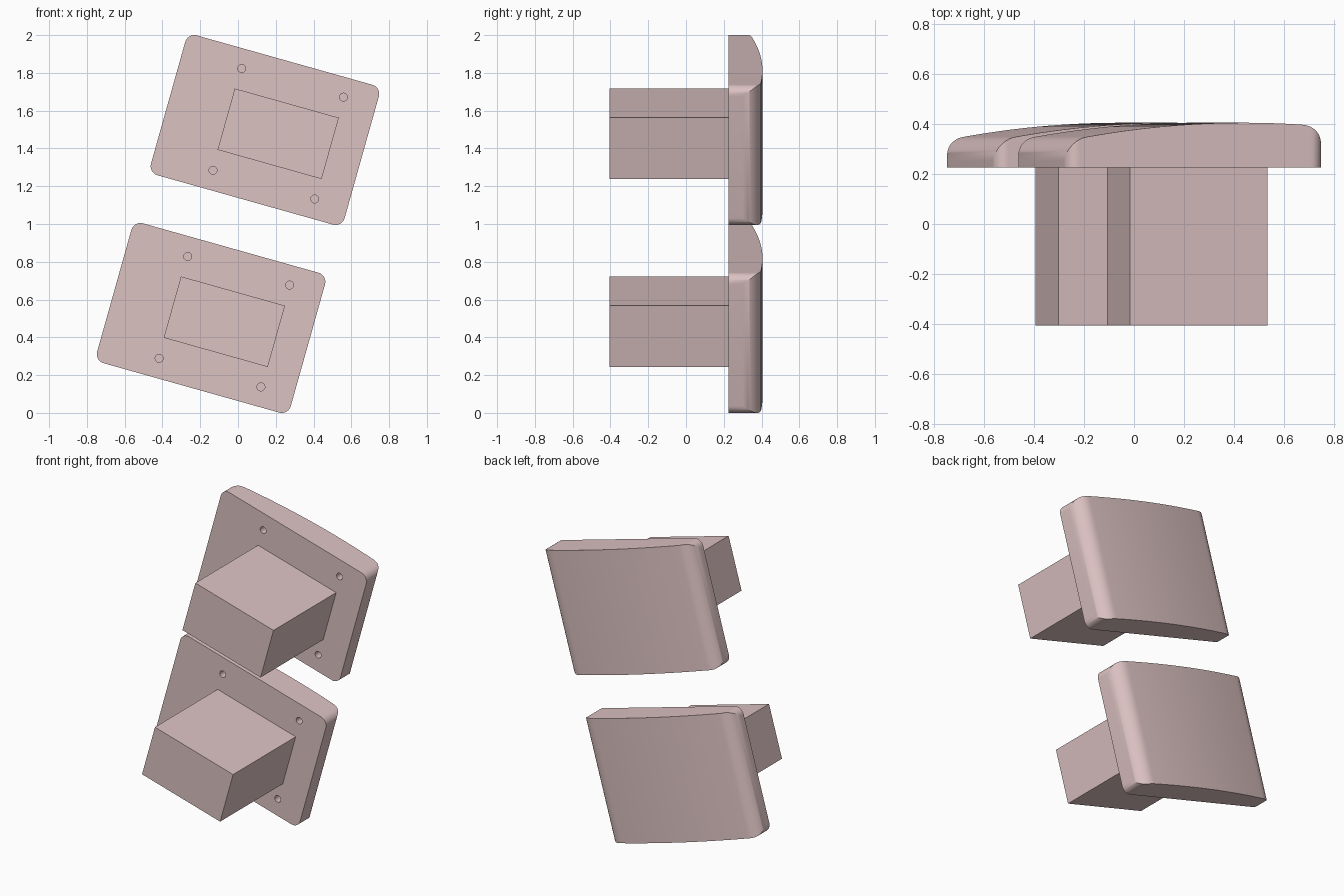
import bpy, bmesh, math
from mathutils import Matrix

if "Cube" in bpy.data.objects:
    bpy.data.objects.remove(bpy.data.objects["Cube"])

TILT = math.radians(15.7)
W, H = 0.5325, 0.3845            # plate half width / half height
BACK, PEAK, PEAK_U, BOW = 0.226, 0.405, 0.2, 3.75
CORNER, FILLET = 0.05, 0.095
SHIFT = 0.073                    # post and screw holes sit off-centre

skin = bpy.data.materials.new("dusty_pink")
skin.diffuse_color = (0.72, 0.54, 0.54, 1)
skin.use_nodes = True
skin.node_tree.nodes["Principled BSDF"].inputs["Base Color"].default_value = skin.diffuse_color


def top(u):
    """Bowed outer face with a rounded edge at each end."""
    arc = lambda x: PEAK - (x - PEAK_U) ** 2 / (2 * BOW)
    side = -1 if u < 0 else 1
    uc = side * (W - FILLET)
    slope = abs(uc - PEAK_U) / BOW
    touch = abs(uc) + FILLET * math.sin(math.atan(slope))
    if abs(u) < touch:
        return arc(u)
    yc = arc(uc) - FILLET * math.hypot(1, slope)
    return yc + math.sqrt(max(0, FILLET ** 2 - (u - uc) ** 2))


def half_height(u):
    """Rounded-rectangle outline."""
    d = abs(u) - (W - CORNER)
    return H if d <= 0 else H - CORNER + math.sqrt(max(0, CORNER ** 2 - d * d))


def finish(name, bm, place=None):
    bmesh.ops.recalc_face_normals(bm, faces=bm.faces[:])
    me = bpy.data.meshes.new(name)
    bm.to_mesh(me)
    bm.free()
    me.materials.append(skin)
    ob = bpy.data.objects.new(name, me)
    bpy.context.collection.objects.link(ob)
    if place:
        ob.matrix_world = place
    return ob


def make_plate(name, place):
    n, span = 16, 0.1
    left = [-W + span * (1 - math.cos(i / n * math.pi / 2)) for i in range(n + 1)]
    flat = W - span
    mid = [-flat + 2 * flat * i / 24 for i in range(1, 24)]
    bm = bmesh.new()
    rings = []
    for u in left + mid + [-x for x in reversed(left)]:
        y, h = top(u), half_height(u)
        rings.append([bm.verts.new(p) for p in
                      ((u, BACK, -h), (u, y, -h), (u, y, h), (u, BACK, h))])
    for a, b in zip(rings, rings[1:]):
        for i in range(4):
            j = (i + 1) % 4
            bm.faces.new((a[i], a[j], b[j], b[i]))
    bm.faces.new(rings[0])
    bm.faces.new(rings[-1])
    return finish(name, bm, place)


def make_hole_cutter(place):
    bm = bmesh.new()
    for du in (-0.28, 0.28):
        for dv in (-0.28, 0.28):
            m = Matrix.Translation((SHIFT + du, BACK, dv)) @ Matrix.Rotation(math.pi / 2, 4, 'X')
            bmesh.ops.create_cone(bm, cap_ends=True, segments=32, radius1=0.021,
                                  radius2=0.021, depth=0.2, matrix=m)
    ob = finish("hole_cutter", bm, place)
    ob.hide_render = True
    return ob


def make_post(name, place):
    bm = bmesh.new()
    m = Matrix.Translation((SHIFT, (BACK - 0.405) / 2, 0)) @ Matrix.Diagonal((0.572, BACK + 0.405, 0.337, 1))
    bmesh.ops.create_cube(bm, size=1, matrix=m)
    return finish(name, bm, place)


for label, x, z in (("lower", -0.1425, 0.5025), ("upper", 0.1425, 1.4975)):
    place = Matrix.Translation((x, 0, z)) @ Matrix.Rotation(TILT, 4, 'Y')
    # curved face plate with four blind screw holes
    plate = make_plate(label + "_plate", place)
    cutter = make_hole_cutter(place)
    bpy.context.view_layer.update()
    mod = plate.modifiers.new("screw_holes", 'BOOLEAN')
    mod.operation, mod.solver, mod.object = 'DIFFERENCE', 'EXACT', cutter
    bpy.ops.object.select_all(action='DESELECT')
    plate.select_set(True)
    bpy.context.view_layer.objects.active = plate
    bpy.ops.object.modifier_apply(modifier=mod.name)
    bpy.data.objects.remove(cutter)
    bpy.ops.object.shade_smooth_by_angle(angle=math.radians(30))
    # square post behind the plate
    make_post(label + "_post", place)
